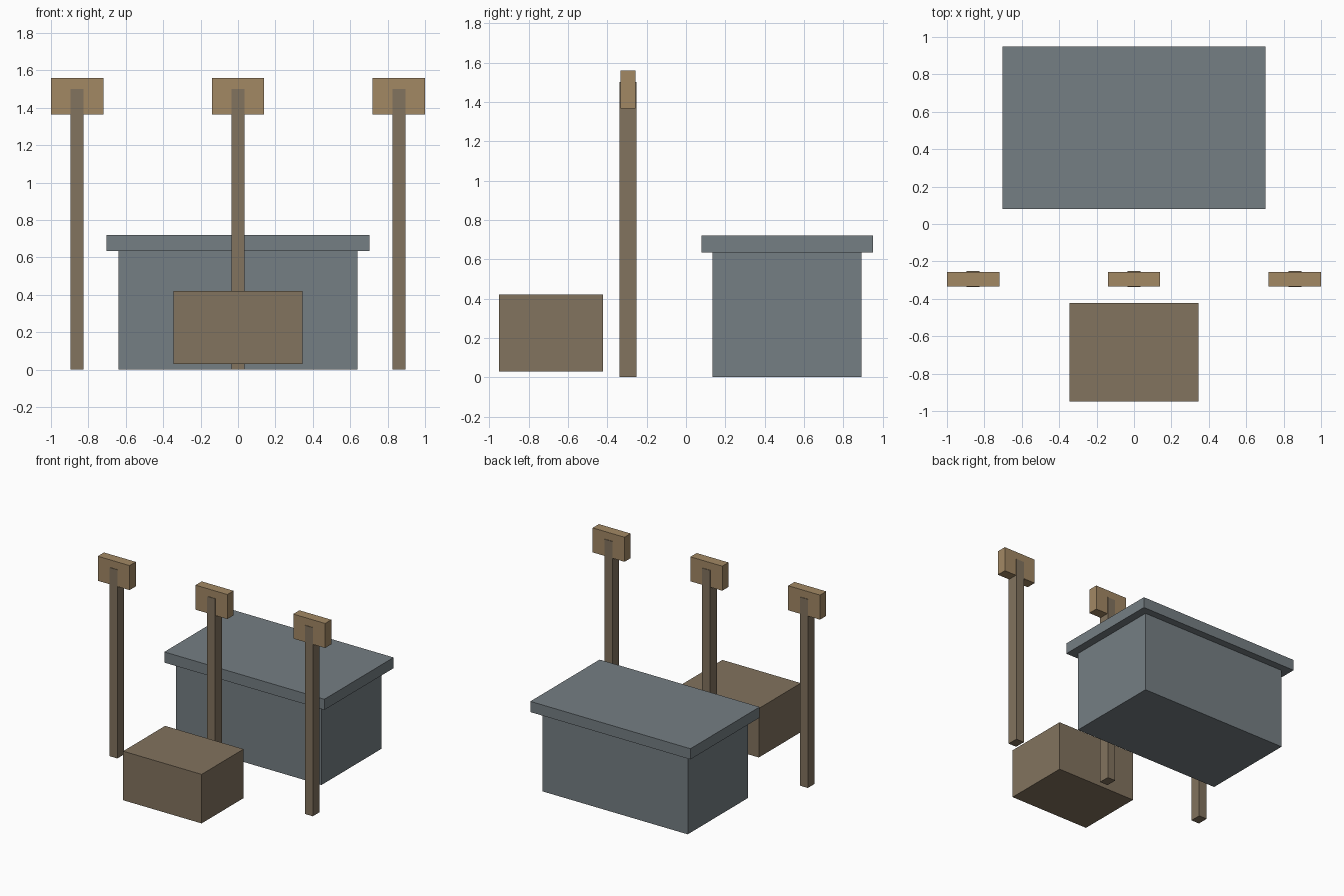
import bpy

if "Cube" in bpy.data.objects:
    bpy.data.objects.remove(bpy.data.objects["Cube"])


def linear(c):
    return c / 12.92 if c <= 0.04045 else ((c + 0.055) / 1.055) ** 2.4


def material(name, r, g, b):
    m = bpy.data.materials.new(name)
    m.diffuse_color = (linear(r / 255), linear(g / 255), linear(b / 255), 1)
    m.use_nodes = True
    m.node_tree.nodes["Principled BSDF"].inputs["Base Color"].default_value = m.diffuse_color
    return m


brown = material("weathered_brown", 130, 115, 94)
tan = material("light_wood", 162, 136, 100)
grey = material("stone_grey", 117, 126, 131)


def box(name, x, y, z, mat):
    """Box spanning the given (min, max) ranges."""
    bpy.ops.mesh.primitive_cube_add(
        size=1, location=[(a + b) / 2 for a, b in (x, y, z)])
    ob = bpy.context.object
    ob.name = name
    ob.scale = [b - a for a, b in (x, y, z)]
    bpy.ops.object.transform_apply(location=False, rotation=False, scale=True)
    ob.data.materials.append(mat)
    return ob


# Large grey block with an overhanging slab
box("block_base", (-0.64, 0.64), (0.135, 0.892), (0, 0.635), grey)
box("block_slab", (-0.704, 0.704), (0.08, 0.95), (0.635, 0.72), grey)

# Low box in front, slightly raised
box("front_box", (-0.345, 0.345), (-0.95, -0.423), (0.03, 0.42), brown)

# Row of posts with plaques; posts stand slightly proud of the plaques
for side, cx in (("left", -0.86), ("middle", 0), ("right", 0.86)):
    box(side + "_post", (cx - 0.035, cx + 0.035), (-0.338, -0.252), (0, 1.5), brown)
    box(side + "_plaque", (cx - 0.14, cx + 0.14), (-0.334, -0.256), (1.365, 1.56), tan)
